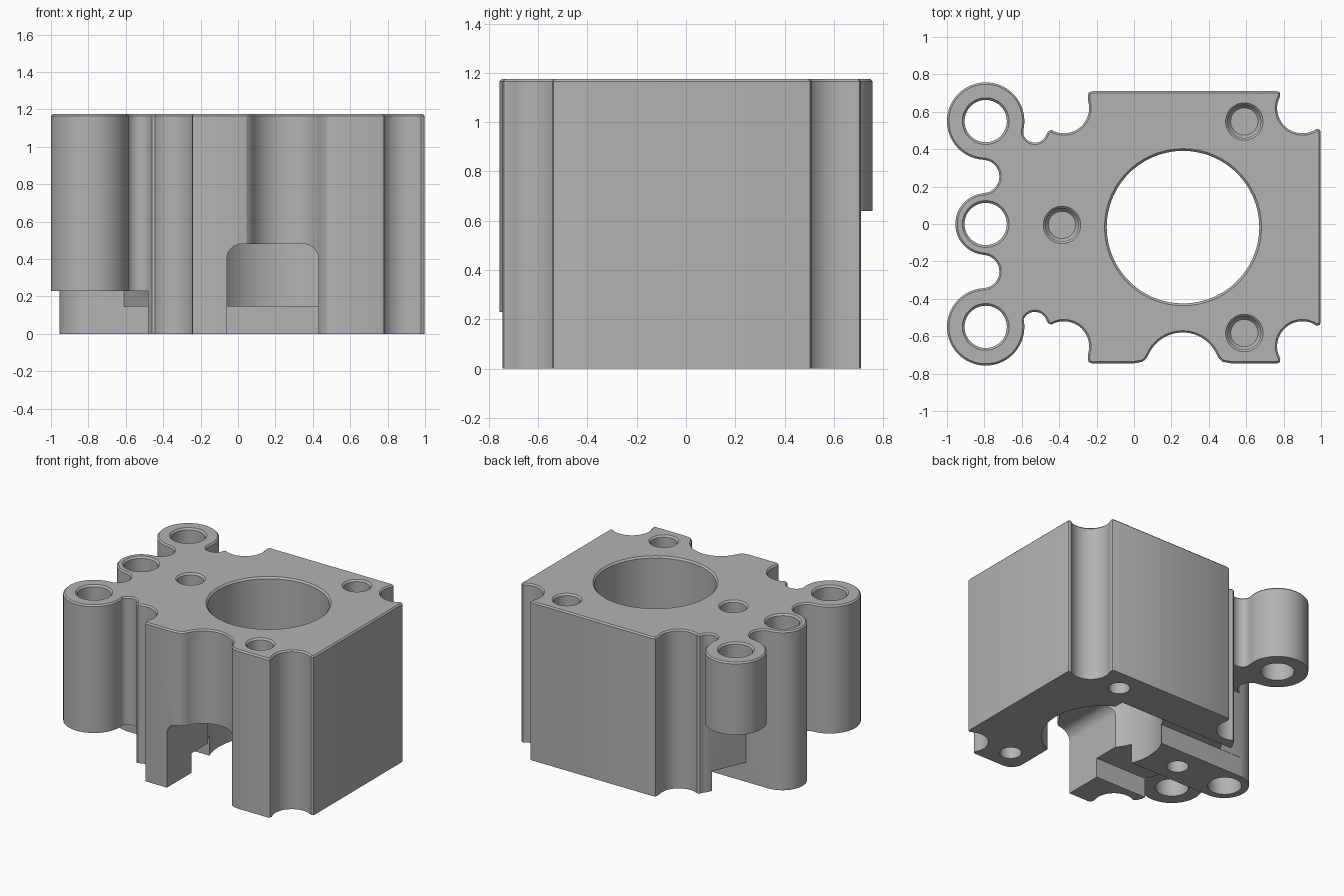
import bpy, bmesh
from math import cos, sin, radians
from mathutils import Vector

if "Cube" in bpy.data.objects:
    bpy.data.objects.remove(bpy.data.objects["Cube"])

H = 1.175
grey = bpy.data.materials.new("machined_grey")
grey.use_nodes = True
COLOUR = (0.45, 0.45, 0.45, 1)
grey.diffuse_color = COLOUR
grey.node_tree.nodes["Principled BSDF"].inputs["Base Color"].default_value = COLOUR


def arc(cx, cy, r, a0, a1):
    n = max(4, int(abs(a1 - a0) / 6))
    angles = [radians(a0 + (a1 - a0) * i / n) for i in range(n + 1)]
    return [(cx + r * cos(a), cy + r * sin(a)) for a in angles]


def loft(name, sections):
    """Closed solid through stacked (outline, height) sections."""
    bm = bmesh.new()
    rings = [[bm.verts.new((x, y, z)) for x, y in outline] for outline, z in sections]
    for a, b in zip(rings, rings[1:]):
        for i in range(len(a)):
            bm.faces.new((a[i - 1], a[i], b[i], b[i - 1]))
    bm.faces.new(list(reversed(rings[0])))
    bm.faces.new(rings[-1])
    bmesh.ops.recalc_face_normals(bm, faces=bm.faces)
    mesh = bpy.data.meshes.new(name)
    bm.to_mesh(mesh)
    bm.free()
    mesh.materials.append(grey)
    obj = bpy.data.objects.new(name, mesh)
    bpy.context.scene.collection.objects.link(obj)
    return obj


def prism(name, outline, z0, z1):
    return loft(name, [(outline, z0), (outline, z1)])


def lathe(name, x, y, profile):
    """Round cutter from (radius, height) pairs."""
    return loft(name, [(arc(x, y, r, 0, 360)[:-1], z) for r, z in profile])


def box(name, x0, x1, y0, y1, z0, z1):
    return prism(name, [(x0, y0), (x1, y0), (x1, y1), (x0, y1)], z0, z1)


def inset(outline, d):
    """Move each point of a counter-clockwise outline inwards."""
    moved = []
    for i, p in enumerate(outline):
        before, after = Vector(outline[i - 1]), Vector(outline[(i + 1) % len(outline)])
        along = (after - before).normalized()
        moved.append((p[0] - d * along.y, p[1] + d * along.x))
    return moved


def cut(target, cutter):
    """Subtract the cutter with the first solver that changes the target."""
    cutter.hide_render = True
    mod = target.modifiers.new("cut", 'BOOLEAN')
    mod.operation = 'DIFFERENCE'
    mod.object = cutter
    for solver in ('MANIFOLD', 'EXACT', 'FLOAT'):
        mod.solver = solver
        graph = bpy.context.evaluated_depsgraph_get()
        result = bpy.data.meshes.new_from_object(target.evaluated_get(graph))
        if len(result.polygons) and len(result.vertices) != len(target.data.vertices):
            target.data = result
            break
    target.modifiers.remove(mod)
    bpy.data.objects.remove(cutter)


# Back half of the outline: corner scoops, then the round mounting lug
body_edge = ([(0.998, 0.485), (0.995, 0.503)] + arc(0.9, 0.62, 0.135, -55, -195)
             + [(0.782, 0.685), (0.78, 0.703), (0.765, 0.71), (-0.225, 0.71),
                (-0.242, 0.703), (-0.247, 0.685)]
             + arc(-0.375, 0.62, 0.135, 15, -120) + [(-0.46, 0.495)]
             + arc(-0.53, 0.5, 0.065, -20, -160))
lug_edge = (arc(-0.793, 0.55, 0.207, -12, 260)
            + arc(-0.809, 0.254, 0.089, 86, -86))
front_lug = [(x, -y) for x, y in reversed(lug_edge)]
front_body = [(x, -0.035 - y) for x, y in reversed(body_edge)]

# Broad scoop in the front face
split = max(i for i, (x, y) in enumerate(front_body) if x < 0)
scoop = ([(0.0, -0.745), (0.045, -0.737), (0.065, -0.72)]
         + arc(0.26, -0.78, 0.2, 158, 22)
         + [(0.455, -0.72), (0.475, -0.737), (0.52, -0.745)])
front_body[split + 1:split + 1] = scoop

# Solid block with a fine chamfer round the top
outline = (body_edge + lug_edge + arc(-0.79, 0, 0.165, 100, 260)
           + front_lug + front_body)
block = loft("bracket_block", [(outline, 0), (outline, H - 0.01), (inset(outline, 0.01), H)])

# Clearance beneath the lugs, leaving a sloped wall and the middle lug
under = [(-1.1, 0.168), (-0.61, 0.168), (-0.48, 0.465), (-0.48, 0.9), (-1.1, 0.9)]
cut(block, prism("back_lug_clearance", under, -0.1, 0.64))
cut(block, prism("front_lug_clearance", [(x, -y) for x, y in under], -0.1, 0.23))

# Main bore and lug holes, with chamfered mouths
for name, x, y, r in (("main_bore", 0.262, -0.017, 0.408),
                      ("back_lug_hole", -0.793, 0.55, 0.113),
                      ("middle_lug_hole", -0.793, 0, 0.113),
                      ("front_lug_hole", -0.793, -0.55, 0.113)):
    cut(block, lathe(name, x, y, [(r, -0.1), (r, H - 0.012), (r + 0.022, H + 0.01)]))

# Blind screw holes from above and below
for x, y in ((0.59, 0.548), (0.59, -0.583), (-0.385, -0.005)):
    cut(block, lathe("top_screw_hole", x, y,
                     [(0.073, H - 0.3), (0.088, H - 0.28), (0.088, H - 0.012), (0.11, H + 0.01)]))
    cut(block, lathe("bottom_screw_hole", x, y, [(0.073, -0.1), (0.073, 0.35)]))

# Round-cornered archway from the front into the bore
arch = ([(-0.06, -0.1), (0.43, -0.1)] + arc(0.35, 0.4, 0.08, 0, 90)
        + arc(0.02, 0.4, 0.08, 90, 180))
archway = prism("front_archway", arch, 0.017, 0.9)
for v in archway.data.vertices:
    x, y, z = v.co
    v.co = (x, -z, y)
cut(block, archway)

# Shallow slots along the underside
cut(block, box("back_slot", -1.1, 0.45, 0.166, 0.415, -0.1, 0.145))
cut(block, box("front_slot", -1.1, 0.42, -0.46, -0.166, -0.1, 0.145))

bpy.context.view_layer.objects.active = block
bpy.ops.object.select_all(action='DESELECT')
block.select_set(True)
bpy.ops.object.shade_smooth_by_angle(angle=radians(30))
